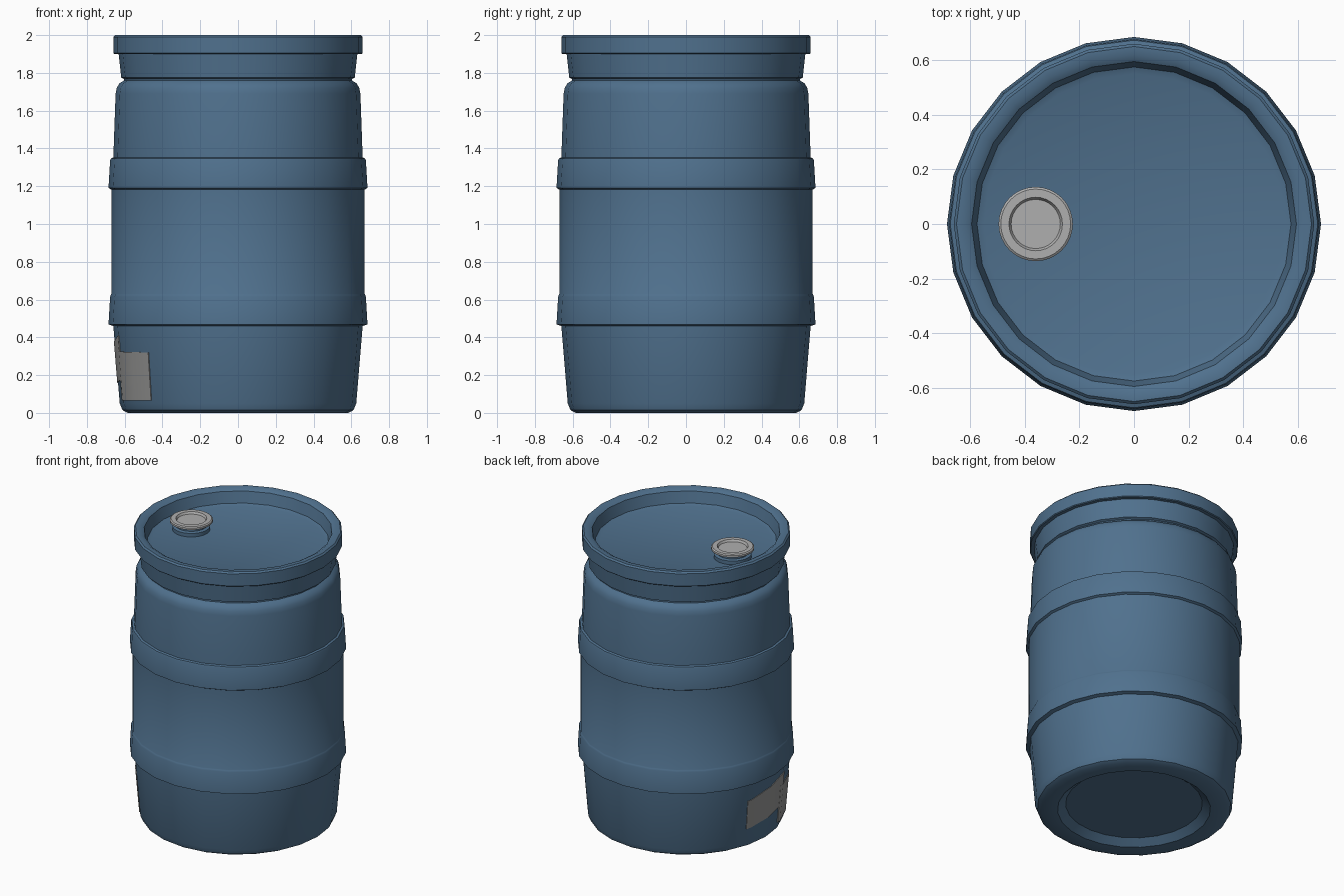
import bpy, bmesh, math

if "Cube" in bpy.data.objects:
    bpy.data.objects.remove(bpy.data.objects["Cube"], do_unlink=True)


def make_material(name, colour):
    mat = bpy.data.materials.new(name)
    mat.use_nodes = True
    mat.diffuse_color = (*colour, 1)
    mat.node_tree.nodes["Principled BSDF"].inputs["Base Color"].default_value = (*colour, 1)
    return mat


blue = make_material("blue plastic", (0.08, 0.165, 0.27))
cap_grey = make_material("cap grey", (0.43, 0.43, 0.43))
label_grey = make_material("label grey", (0.31, 0.31, 0.305))


def finish(name, bm, mat, angle=35):
    bmesh.ops.recalc_face_normals(bm, faces=bm.faces)
    mesh = bpy.data.meshes.new(name)
    bm.to_mesh(mesh)
    bm.free()
    mesh.materials.append(mat)
    obj = bpy.data.objects.new(name, mesh)
    bpy.context.collection.objects.link(obj)
    bpy.ops.object.select_all(action="DESELECT")
    obj.select_set(True)
    bpy.context.view_layer.objects.active = obj
    bpy.ops.object.shade_smooth_by_angle(angle=math.radians(angle))
    return obj


def lathe(name, profile, sides, mat, centre=(0, 0)):
    """Revolve (radius, height) pairs and close both ends with flat caps."""
    bm = bmesh.new()
    rings = []
    for r, z in profile:
        turns = [2 * math.pi * i / sides for i in range(sides)]
        rings.append([bm.verts.new((centre[0] + r * math.cos(a),
                                    centre[1] + r * math.sin(a), z)) for a in turns])
    for low, high in zip(rings, rings[1:]):
        for i in range(sides):
            j = (i + 1) % sides
            bm.faces.new((low[i], low[j], high[j], high[i]))
    bm.faces.new(rings[0])
    bm.faces.new(rings[-1])
    return finish(name, bm, mat)


def band(low_r, z, high_r):
    """Raised hoop with chamfered lips, sitting between two wall radii."""
    return [(low_r, z), (0.685, z + 0.008), (0.685, z + 0.02),
            (0.677, z + 0.155), (0.673, z + 0.165), (high_r, z + 0.17)]


SIDES = 24
BASE, WALL = (0.626, 0.05), (0.66, 0.46)

# Barrel: recessed base, wall with two hoops, shoulder, neck, rim, sunken lid
base = [(0.433, 0.04), (0.484, 0), (0.585, 0), (0.612, 0.015), BASE]
shoulder = [(0.648, 1.69), (0.642, 1.72), (0.628, 1.745), (0.603, 1.76)]
neck = [(0.603, 1.768), (0.618, 1.775), (0.632, 1.9)]
rim = [(0.655, 1.9), (0.66, 1.905), (0.66, 1.99), (0.65, 2), (0.62, 2), (0.595, 1.985)]
lid = [(0.575, 1.91), (0.55, 1.9)]
lathe("barrel", base + band(WALL[0], WALL[1], 0.67) + band(0.67, 1.182, 0.66)
      + shoulder + neck + rim + lid, SIDES, blue)

# Bung: blue neck on the lid under a dished grey cap
BUNG = (-0.36, 0)
lathe("bung_neck", [(0.12, 1.895), (0.12, 1.925), (0.1, 1.93), (0.1, 1.96)], SIDES, blue, BUNG)
lathe("bung_cap", [(0.125, 1.952), (0.136, 1.957), (0.136, 1.97), (0.128, 1.976),
                   (0.098, 1.976), (0.09, 1.962)], 32, cap_grey, BUNG)


def wall_point(degrees, z, lift):
    """Point just off the faceted lower wall."""
    t = (z - BASE[1]) / (WALL[1] - BASE[1])
    r = BASE[0] + t * (WALL[0] - BASE[0])
    half = 180 / SIDES
    off = degrees % (2 * half) - half
    r = r * math.cos(math.radians(half)) / math.cos(math.radians(off)) + lift
    a = math.radians(degrees)
    return (r * math.cos(a), r * math.sin(a), z)


def label(name, start, end, low, high, lift):
    """Thin sticker; low and high give the edge heights at start and end."""
    step = 360 // SIDES
    stops = [start] + [d for d in range(0, 360, step) if start < d < end] + [end]
    bm = bmesh.new()
    columns = []
    for d in stops:
        t = (d - start) / (end - start)
        z0, z1 = (e[0] + t * (e[1] - e[0]) for e in (low, high))
        columns.append([bm.verts.new(wall_point(d, z, h))
                        for z, h in ((z0, 0), (z0, lift), (z1, lift), (z1, 0))])
    for a, b in zip(columns, columns[1:]):
        for i in range(4):
            j = (i + 1) % 4
            bm.faces.new((a[i], a[j], b[j], b[i]))
    bm.faces.new(columns[0])
    bm.faces.new(columns[-1])
    finish(name, bm, label_grey)


# Two overlapping stickers on the right side near the base
label("upper_label", 162, 196, (0.14, 0.18), (0.34, 0.41), 0.004)
label("lower_label", 192, 223, (0.065, 0.065), (0.325, 0.32), 0.005)
